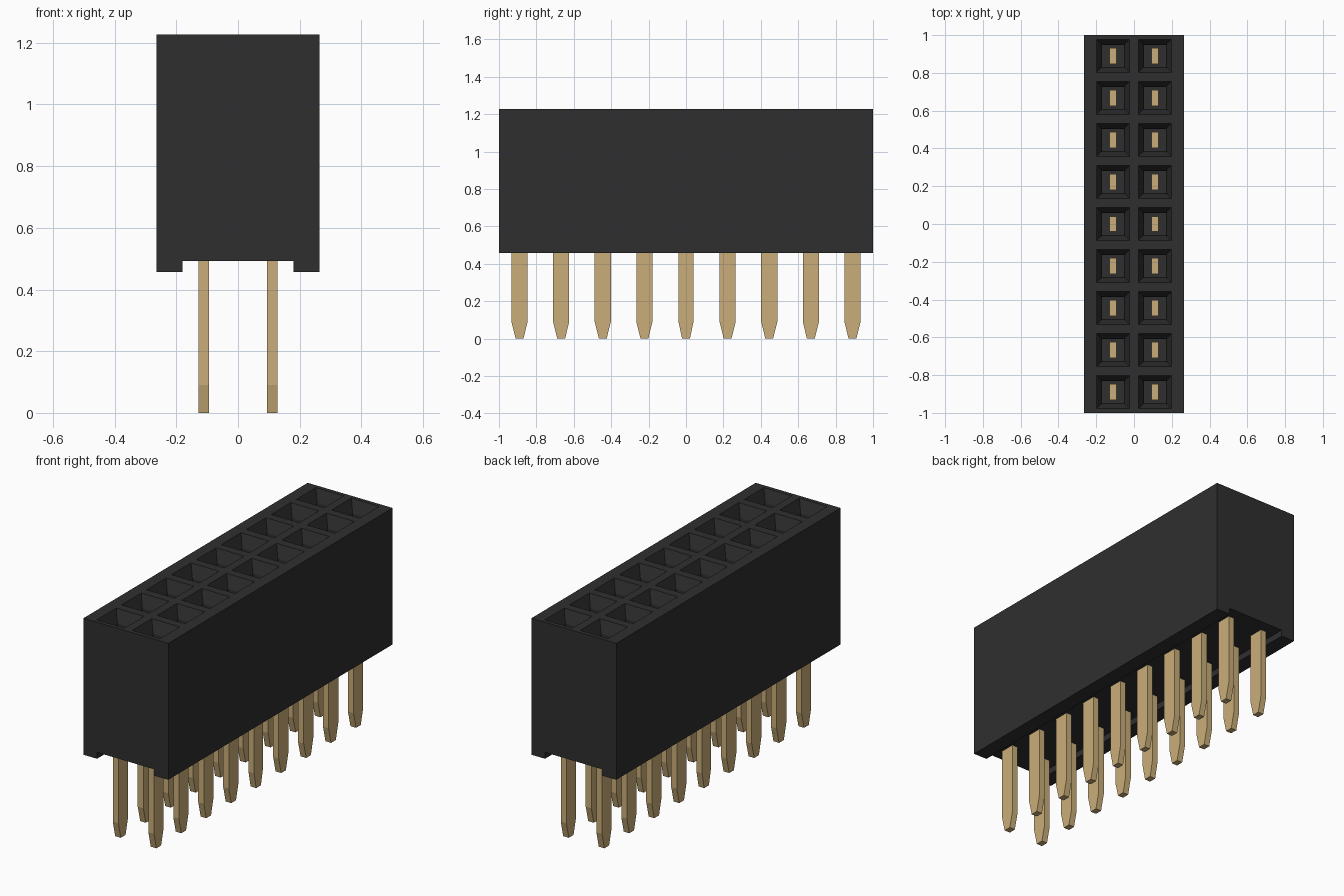
import bpy, bmesh

cube = bpy.data.objects.get("Cube")
if cube:
    bpy.data.objects.remove(cube)

PITCH = 0.2225
ROWS = [(i - 4) * PITCH for i in range(9)]
COLS = (-0.111, 0.111)
HOLE = 0.087                      # half width of a socket mouth
TOP, CHANNEL, BOTTOM = 1.227, 0.493, 0.457


def material(name, rgb, rough):
    m = bpy.data.materials.new(name)
    m.use_nodes = True
    m.diffuse_color = (*rgb, 1)
    bsdf = m.node_tree.nodes["Principled BSDF"]
    bsdf.inputs["Base Color"].default_value = (*rgb, 1)
    bsdf.inputs["Roughness"].default_value = rough
    return m


def add_object(name, bm, mat):
    bmesh.ops.recalc_face_normals(bm, faces=bm.faces[:])
    mesh = bpy.data.meshes.new(name)
    bm.to_mesh(mesh)
    bm.free()
    mesh.materials.append(mat)
    obj = bpy.data.objects.new(name, mesh)
    bpy.context.collection.objects.link(obj)
    return obj


black = material("black plastic", (0.028, 0.028, 0.028), 0.6)
gold = material("gold metal", (0.59, 0.42, 0.19), 0.5)

# Housing: a grid whose odd cells are the socket mouths
xs = [-0.265] + [c + s * HOLE for c in COLS for s in (-1, 1)] + [0.265]
ys = [-1.0] + [r + s * HOLE for r in ROWS for s in (-1, 1)] + [1.0]
bm = bmesh.new()
grid = [[bm.verts.new((x, y, TOP)) for y in ys] for x in xs]
mouths = []
for i in range(len(xs) - 1):
    for j in range(len(ys) - 1):
        f = bm.faces.new((grid[i][j], grid[i + 1][j], grid[i + 1][j + 1], grid[i][j + 1]))
        if i % 2 and j % 2:
            mouths.append(f)

# Thicken the grid down to the channel ceiling, keeping the top
top_faces = bm.faces[:]
ext = bmesh.ops.extrude_face_region(bm, geom=top_faces, use_keep_orig=True)["geom"]
under = [g for g in ext if isinstance(g, bmesh.types.BMFace)]
for v in [g for g in ext if isinstance(g, bmesh.types.BMVert)]:
    v.co.z = CHANNEL
    if 0.15 < abs(v.co.x) < 0.25:
        v.co.x = 0.18 if v.co.x > 0 else -0.18
bmesh.ops.recalc_face_normals(bm, faces=bm.faces[:])

# Side rails under the housing
rails = [f for f in under if abs(f.calc_center_median().x) > 0.18]
ext = bmesh.ops.extrude_face_region(bm, geom=rails)["geom"]
for v in [g for g in ext if isinstance(g, bmesh.types.BMVert)]:
    v.co.z = BOTTOM

# Funnel mouths, then deep square shafts
bmesh.ops.inset_individual(bm, faces=mouths, thickness=0.036, depth=-0.07)
bmesh.ops.inset_individual(bm, faces=mouths, thickness=0.004, depth=-0.45)
add_object("housing", bm, black)

# Pins: flat blades with a tapered tip, reaching up inside the sockets
for c, x in enumerate(COLS):
    for r, y in enumerate(ROWS):
        w = 0.040 if r == 4 else 0.043
        outline = [(-0.021, 0), (0.021, 0), (w, 0.09), (w, 1.0), (-w, 1.0), (-w, 0.09)]
        bm = bmesh.new()
        face = bm.faces.new([bm.verts.new((x - 0.0175, y + dy, z)) for dy, z in outline])
        ext = bmesh.ops.extrude_face_region(bm, geom=[face], use_keep_orig=True)["geom"]
        bmesh.ops.translate(bm, vec=(0.035, 0, 0),
                            verts=[g for g in ext if isinstance(g, bmesh.types.BMVert)])
        add_object(f"pin_{'right' if c == 0 else 'left'}_{r + 1}", bm, gold)
